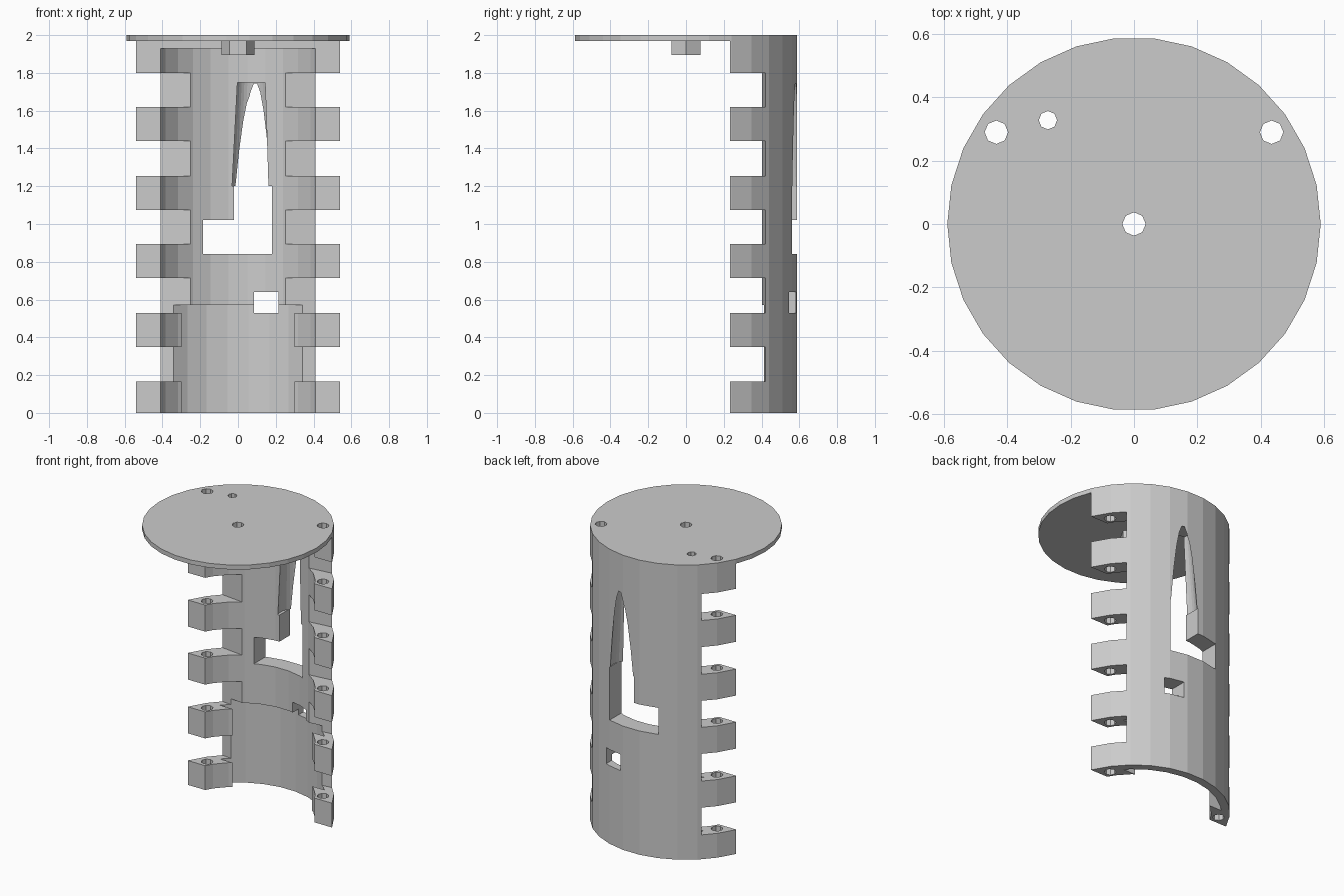
import bpy
import bmesh
from math import sin, cos, radians, tau

SIDES = 30
OUTER, INNER, POCKET = 0.59, 0.475, 0.537
FRONT = 0.234  # front plane of the half shell

default = bpy.data.objects.get("Cube")
if default:
    bpy.data.objects.remove(default, do_unlink=True)


def circle(radius, sides, x=0.0, y=0.0):
    return [(x + radius * cos(tau * i / sides), y + radius * sin(tau * i / sides))
            for i in range(sides)]


def loft(name, low, high, z0, z1):
    """Closed solid between two matching outlines."""
    bm = bmesh.new()
    a = [bm.verts.new((x, y, z0)) for x, y in low]
    b = [bm.verts.new((x, y, z1)) for x, y in high]
    n = len(a)
    for i in range(n):
        j = (i + 1) % n
        bm.faces.new((a[i], a[j], b[j], b[i]))
    bm.faces.new(a[::-1])
    bm.faces.new(b)
    bmesh.ops.recalc_face_normals(bm, faces=bm.faces)
    mesh = bpy.data.meshes.new(name)
    bm.to_mesh(mesh)
    bm.free()
    obj = bpy.data.objects.new(name, mesh)
    bpy.context.collection.objects.link(obj)
    return obj


def prism(name, outline, z0, z1):
    return loft(name, outline, outline, z0, z1)


def box(name, x0, x1, y0, y1, z0, z1):
    return prism(name, [(x0, y0), (x1, y0), (x1, y1), (x0, y1)], z0, z1)


def combine(target, tool, operation="DIFFERENCE"):
    tool.hide_render = True
    mod = target.modifiers.new("cut", "BOOLEAN")
    mod.operation = operation
    mod.solver = "EXACT"
    mod.object = tool
    bpy.context.view_layer.objects.active = target
    bpy.ops.object.modifier_apply(modifier=mod.name)
    bpy.data.objects.remove(tool, do_unlink=True)


# Half shell with a full lid disc on top
shell = prism("shell_with_lid", circle(OUTER, SIDES), 0, 2)
combine(shell, prism("bore", circle(INNER, SIDES), -0.1, 1.93))
combine(shell, box("front_half", -1, 1, -1, FRONT, -0.1, 1.97))

# Wider pocket at the bottom of the bore
angles = [43] + list(range(48, 133, 12)) + [137]
arc = [(POCKET * cos(radians(a)), POCKET * sin(radians(a))) for a in angles]
combine(shell, prism("lower_pocket", arc, -0.1, 0.57))

# Notches that leave a row of tabs down each side
notches = [(0.165, 0.35), (0.53, 0.715), (0.895, 1.075), (1.255, 1.44), (1.62, 1.80)]
for side in (-1, 1):
    outline = [(side * x, y) for x, y in ((0.2, 0.1), (0.7, 0.1), (0.7, 0.455), (0.2, 0.395))]
    for z0, z1 in notches:
        combine(shell, prism("notch", outline, z0, z1))

# Stepped window, tapering groove above it, and small window below
combine(shell, box("window_wide", -0.185, 0.18, 0.3, 0.7, 0.84, 1.02))
combine(shell, box("window_narrow", -0.02, 0.18, 0.3, 0.7, 1.0, 1.2))
combine(shell, loft("tapered_groove", circle(0.113, SIDES, 0.073, 0.515),
                    circle(0.083, SIDES, 0.075, 0.499), 1.2, 1.75))
combine(shell, box("small_window", 0.085, 0.215, 0.3, 0.7, 0.53, 0.64))

# Hexagonal boss under the lid
combine(shell, prism("centre_boss", circle(0.088, 6), 1.895, 1.98), "UNION")

# Screw holes through the tabs, a small lid hole and the centre hole
for x, y, radius in ((-0.435, 0.29, 0.037), (0.435, 0.29, 0.037),
                     (-0.272, 0.328, 0.029), (0, 0, 0.037)):
    combine(shell, prism("hole", circle(radius, 8, x, y), -0.1, 2.1))
